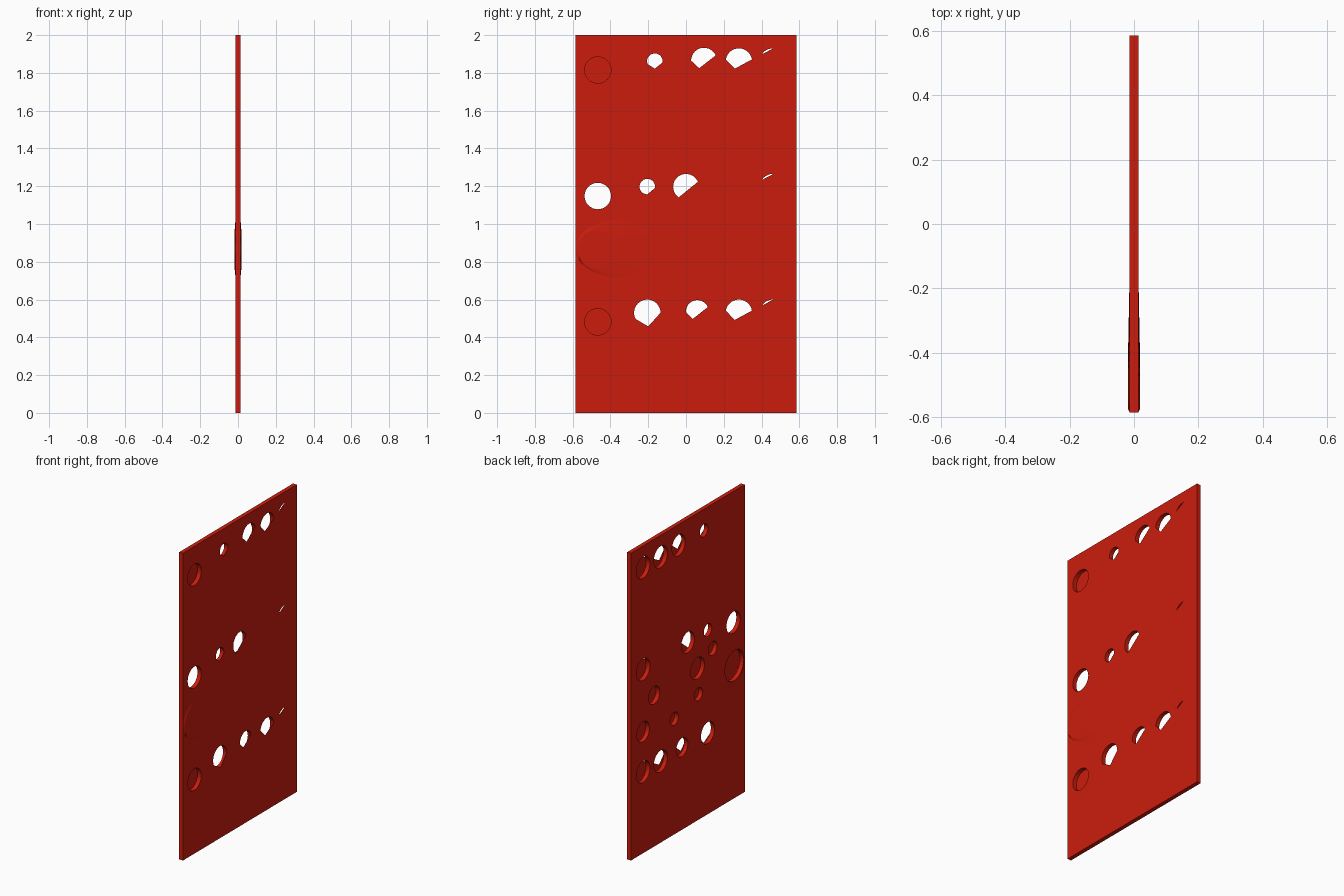
import bpy, bmesh
from math import cos, sin, tau
from mathutils import Matrix, Vector

if "Cube" in bpy.data.objects:
    bpy.data.objects.remove(bpy.data.objects["Cube"])

T, W, H, N = 0.0135, 0.585, 2.0, 32     # half thickness, half width, height, hole sides

red = bpy.data.materials.new("red")
red.diffuse_color = (0.6, 0.012, 0.004, 1)
red.use_nodes = True
red.node_tree.nodes["Principled BSDF"].inputs["Base Color"].default_value = red.diffuse_color

# Holes closed by the +x skin below a line of points (y, z): (y, z, radius, skin edge)
partly = [
    (0.28, 1.86, 0.07, [(0.21, 1.872), (0.258, 1.822), (0.35, 1.872)]),
    (0.095, 1.865, 0.068, [(0.03, 1.862), (0.07, 1.825), (0.16, 1.895)]),
    (-0.165, 1.862, 0.041, [(-0.205, 1.848), (-0.165, 1.822), (-0.125, 1.855)]),
    (0.0, 1.197, 0.068, [(-0.04, 1.14), (0.065, 1.225)]),
    (-0.205, 1.198, 0.041, [(-0.205, 1.157), (-0.165, 1.19)]),
    (-0.205, 0.53, 0.07, [(-0.275, 0.502), (-0.2, 0.458), (-0.135, 0.53)]),
    (0.06, 0.537, 0.06, [(0.0, 0.533), (0.035, 0.497), (0.115, 0.56)]),
    (0.28, 0.53, 0.07, [(0.21, 0.542), (0.258, 0.492), (0.35, 0.542)]),
] + [(0.46, z, 0.07, [(0.4, z + 0.037), (0.462, z + 0.07)]) for z in (1.86, 1.195, 0.53)]
open_holes = [(-0.467, 1.148, 0.07)]
back_pockets = [(0.46, 0.79, 0.065), (0.347, 0.985, 0.058), (-0.1, 0.99, 0.07),
                (-0.255, 1.06, 0.045), (-0.108, 0.818, 0.042), (0.14, 0.753, 0.042)]
front_pockets = [(-0.467, 1.815, 0.07), (-0.467, 0.482, 0.07)]
big = (-0.475, 0.865, 0.1)


def ring(y, z, r, rz=None):
    return [(y + r * cos(tau * i / N), z + (rz or r) * sin(tau * i / N)) for i in range(N)]


def clip(poly, a, b, sign):
    """Keep the part of a polygon on one side of line a-b."""
    d = lambda p: sign * ((b[0] - a[0]) * (p[1] - a[1]) - (b[1] - a[1]) * (p[0] - a[0]))
    out = []
    for p, q in zip(poly, poly[1:] + poly[:1]):
        dp, dq = d(p), d(q)
        if dp >= 0:
            out.append(p)
        if dp * dq < 0:
            t = dp / (dp - dq)
            out.append((p[0] + t * (q[0] - p[0]), p[1] + t * (q[1] - p[1])))
    return out


def make(name, bm):
    me = bpy.data.meshes.new(name)
    bm.to_mesh(me)
    bm.free()
    ob = bpy.data.objects.new(name, me)
    bpy.context.collection.objects.link(ob)
    me.materials.append(red)
    return ob


# Panel slab
bm = bmesh.new()
bmesh.ops.create_cube(bm, size=1, matrix=Matrix.Translation((0, 0, H / 2))
                      @ Matrix.Diagonal((2 * T, 2 * W, H, 1)))
panel = make("panel", bm)

# Hole cutters
bm = bmesh.new()
for y, z, r, *_ in partly + open_holes + back_pockets + front_pockets + [big]:
    bmesh.ops.create_cone(bm, cap_ends=True, segments=N, radius1=r, radius2=r, depth=0.2,
                          matrix=Matrix.Translation((0, y, z)) @ Matrix.Rotation(tau / 4, 4, 'Y'))
cutter = make("hole_cutter", bm)
cutter.hide_render = True
mod = panel.modifiers.new("holes", 'BOOLEAN')
mod.operation, mod.solver, mod.object = 'DIFFERENCE', 'EXACT', cutter
bpy.context.view_layer.objects.active = panel
panel.select_set(True)
bpy.ops.object.modifier_apply(modifier="holes")
bpy.data.objects.remove(cutter)

# Skin that closes the pockets and part of the holes
bm = bmesh.new()


def face(points, x):
    if len(points) > 2:
        vs = [bm.verts.new((x, y, z)) for y, z in points]
        bm.faces.new(vs if x > 0 else vs[::-1])


for y, z, r, edge in partly:
    rest = ring(y, z, r)
    for a, b in zip(edge, edge[1:]):
        face(clip(rest, a, b, -1), T)
        rest = clip(rest, a, b, 1)
for p in back_pockets:
    face(ring(*p), T)
for p in front_pockets:
    face(ring(*p), -T)
make("pocket_skins", bm)

# Shallow swelling around the large pocket, closed on +x and open on -x
bm = bmesh.new()
inner, outer = ring(*big), ring(-0.367, 0.87, 0.217, 0.15)
for s in (1, -1):
    lo = [bm.verts.new((s * T, y, z)) for y, z in outer]
    hi = [bm.verts.new((s * 0.018, y, z)) for y, z in inner]
    for i in range(N):
        j = (i + 1) % N
        q = [lo[i], lo[j], hi[j], hi[i]]
        bm.faces.new(q if s > 0 else q[::-1])
face(inner, 0.018)
make("large_pocket_rim", bm)

# Small raised triangle
bm = bmesh.new()
face([(-0.025, 1.03), (-0.015, 0.998), (0.015, 1.012)], T + 0.001)
make("small_triangle", bm)
